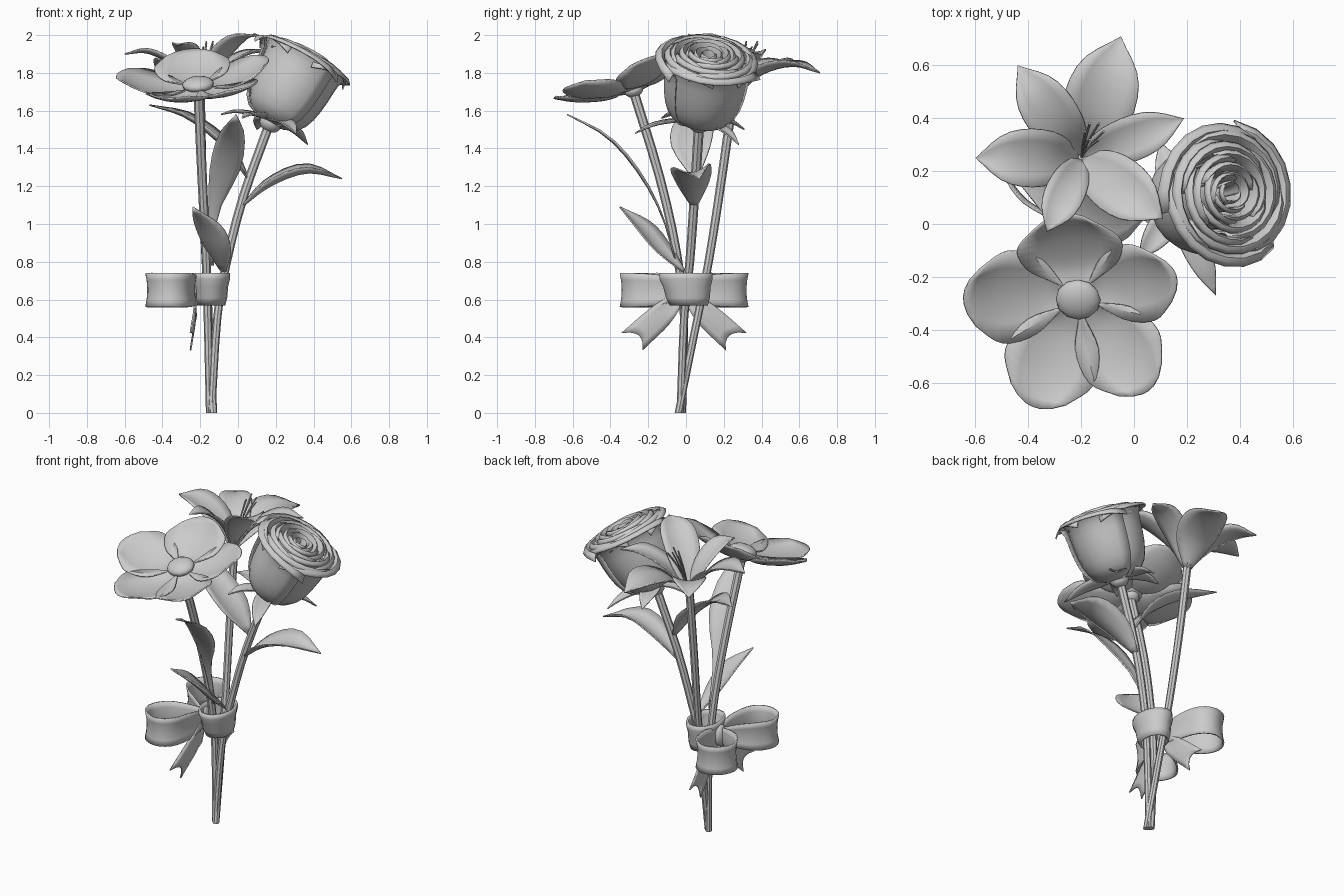
import bpy, bmesh, math
from mathutils import Vector as V, Quaternion

if "Cube" in bpy.data.objects:
    bpy.data.objects.remove(bpy.data.objects["Cube"])

Z = V((0, 0, 1))

def sample(p, t):
    """Catmull-Rom through control values (vectors or floats), t in 0..1."""
    n = len(p) - 1
    i = min(int(t * n), n - 1)
    f = t * n - i
    a, b = p[i], p[i + 1]
    pa = p[i - 1] if i > 0 else a * 2 - b
    pb = p[i + 2] if i + 2 <= n else b * 2 - a
    return (a * 3 - b * 3 - pa + pb) * (f**3 / 2) + (pa * 2 - a * 5 + b * 4 - pb) * (f**2 / 2) + (b - pa) * (f / 2) + a

def grid_object(name, rows, closed=False, caps=False, thick=0.0):
    bm = bmesh.new()
    vs = [[bm.verts.new(p) for p in r] for r in rows]
    m = len(rows[0])
    for a, b in zip(vs, vs[1:]):
        for j in range(m if closed else m - 1):
            k = (j + 1) % m
            bm.faces.new((a[j], a[k], b[k], b[j]))
    if caps:
        bm.faces.new(vs[0][::-1])
        bm.faces.new(vs[-1])
    bmesh.ops.remove_doubles(bm, verts=bm.verts, dist=0.0005)
    bmesh.ops.recalc_face_normals(bm, faces=bm.faces)
    me = bpy.data.meshes.new(name)
    bm.to_mesh(me)
    bm.free()
    ob = bpy.data.objects.new(name, me)
    bpy.context.collection.objects.link(ob)
    if thick:
        md = ob.modifiers.new("thickness", 'SOLIDIFY')
        md.thickness, md.offset = thick, 0
    return ob

def blade(name, pts, side, widths, cup=0.0, tip=0.0, n=10, thick=0.007):
    """Leaf, petal or ribbon: strip along pts; cup lifts edges, tip rounds (+) or notches (-) the end."""
    pts = [V(p) for p in pts]
    side = V(side).normalized()
    rows = []
    for i in range(n + 1):
        t = i / n
        c, w = sample(pts, t), max(sample(widths, t), 0)
        tan = (sample(pts, min(t + .02, 1)) - sample(pts, max(t - .02, 0))).normalized()
        nor = tan.cross(side).normalized()
        if nor.z < 0 and abs(side.z) < .9:
            nor = -nor
        rows.append([c + side * w * u + nor * cup * w * u * u - tan * tip * u * u * t**3
                     for u in (-1, -.6, -.25, 0, .25, .6, 1)])
    return grid_object(name, rows, thick=thick)

def tube(name, pts, r0, r1, sides=8, n=12):
    pts = [V(p) for p in pts]
    rows = []
    for i in range(n + 1):
        c, r = sample(pts, i / n), r0 + (r1 - r0) * i / n
        rows.append([c + V((math.cos(a), math.sin(a), 0)) * r
                     for a in (2 * math.pi * j / sides for j in range(sides))])
    return grid_object(name, rows, True, True)

def blob(name, loc, scale, axis=Z, seg=12):
    bpy.ops.mesh.primitive_uv_sphere_add(segments=seg, ring_count=8, radius=1, location=loc)
    ob = bpy.context.object
    ob.name, ob.scale = name, scale
    ob.rotation_euler = Z.rotation_difference(V(axis)).to_euler()
    return ob

# stems
tube("flat_flower_stem", [(-.15, -.02, 0), (-.16, -.01, .5), (-.17, -.05, .85), (-.19, -.14, 1.25), (-.21, -.28, 1.71)], .02, .027)
tube("lily_stem", [(-.13, -.04, 0), (-.15, .04, .4), (-.17, .12, .8), (-.19, .19, 1.25), (-.2, .25, 1.68)], .02, .025)
tube("rose_stem", [(-.14, -.03, 0), (-.11, -.01, .5), (-.06, .02, .8), (.03, .045, 1.15), (.17, .07, 1.54)], .02, .027)

# stem leaves
blade("tall_front_leaf", [(-.14, -.05, .78), (-.13, -.13, 1.05), (-.07, -.26, 1.28), (-.035, -.42, 1.46), (-.01, -.63, 1.58)],
      (1, 0, 0), [.012, .025, .08, .07, 0], .15)
blade("low_front_leaf", [(-.08, -.02, .75), (-.12, -.14, .86), (-.17, -.24, .98), (-.24, -.35, 1.09)],
      (.8, -.5, -.1), [.02, .085, .085, 0], .3)
blade("right_leaf", [(.02, .045, 1.09), (.17, .04, 1.2), (.36, .03, 1.27), (.55, .07, 1.24)],
      (0, 1, .1), [.015, .09, .1, 0], .4)
blade("back_leaf", [(.05, .05, 1.24), (-.08, .03, 1.41), (-.27, .07, 1.56), (-.47, .2, 1.63)],
      (.2, 1, 0), [.015, .11, .09, 0], .3)

# flat five-petal flower
C, axis = V((-.21, -.28, 1.72)), V((-.08, -.32, .94)).normalized()
rot = Z.rotation_difference(axis)
for i, (deg, L, w) in enumerate([(97, .37, .2), (19, .4, .16), (-51, .43, .17), (-113, .44, .18), (176, .43, .185)]):
    a = math.radians(deg)
    d = V((math.cos(a), math.sin(a), 0))
    prof = [(.1, -.0), (.35, -.01), (.7, .03), (1, .095)]
    blade(f"flat_petal_{i}", [C + rot @ (d * L * r + Z * h) for r, h in prof], rot @ Z.cross(d),
          [.03, w * .8, w, w * .62], .2, .05, 12, .008)
blob("flat_flower_centre", C + axis * .02, (.085, .08, .04), axis)
blob("flat_flower_base", C - axis * .015, (.05, .05, .035), axis)

# lily: six pointed petals and stamens
B = V((-.2, .25, 1.66))
for i, (x, y, z, w) in enumerate([(-.05, .71, 1.80, .135), (-.44, .6, 1.83, .1), (-.6, .25, 1.9, .11),
                                  (-.33, -.03, 1.95, .075), (.11, .02, 2.0, .11), (.19, .4, 1.9, .085)]):
    T = V((x, y, z))
    h = V((x - B.x, y - B.y, 0))
    pts = [B, B.lerp(T, .3) + Z * .085, B.lerp(T, .68) + Z * .08, T]
    blade(f"lily_petal_{i}", pts, Z.cross(h), [.02, w * .9, w * .9, 0], .25, 0, 12)
for i in range(6):
    a = i * math.pi / 3
    d = V((math.cos(a), math.sin(a), 0)) * .035
    tube(f"stamen_{i}", [B, B + V((.02, .05, .17)) + d * .4, B + V((.05, .1, .28 + .015 * (i % 3))) + d], .004, .005, 5, 5)

# rose: overlapping curled petal layers around a tilted axis
R, raxis = V((.17, .07, 1.53)), V((.47, .12, .87)).normalized()
rq = Z.rotation_difference(raxis)
cup = [V(p) for p in [(.03, 0, 0), (.14, .04, 0), (.19, .13, 0), (.21, .25, 0), (.218, .35, 0), (.245, .405, 0), (.272, .385, 0)]]
for k, (s, hs) in enumerate([(1, 1), (.87, 1.02), (.72, 1.04), (.57, 1.06), (.42, 1.06), (.28, 1.04), (.15, 1.02)]):
    for j in range(3):
        rows = []
        for i in range(13):
            p = sample(cup, i / 12)
            row = []
            for c in range(10):
                u = c / 4.5 - 1
                ang = k * .9 + j * 2.094 + u * 1.35
                r = p.x * s * (1 + .07 * u)
                hgt = p.y * hs - .045 * (i / 12)**3 * u**4 + .015 * (1 - s) * (i / 12)
                row.append(R + rq @ V((r * math.cos(ang), r * math.sin(ang), hgt)))
            rows.append(row)
        grid_object(f"rose_petal_{k}_{j}", rows, thick=.008)
blob("rose_calyx", R + raxis * .005, (.06, .06, .05), raxis)
S = V((.17, .07, 1.55))
for i, t in enumerate([(.31, -.27, 1.48), (.37, .28, 1.42), (-.09, .12, 1.58), (.02, -.13, 1.56), (.1, .31, 1.5)]):
    T = V(t)
    h = V((T.x - S.x, T.y - S.y, 0))
    blade(f"sepal_{i}", [S, S.lerp(T, .35) + Z * .015, S.lerp(T, .7) + Z * .02, T], Z.cross(h), [.03, .055, .04, 0], .3)

# ribbon band around the stems
rows = []
for z, rx, ry, cy in [(.57, .07, .095, .015), (.61, .08, .11, .01), (.67, .085, .12, .005), (.71, .095, .135, .0), (.74, .095, .135, .0)]:
    rows.append([V((-.143 + rx * math.cos(a), cy + ry * math.sin(a), z)) for a in (math.pi * j / 8 for j in range(16))])
grid_object("ribbon_band", rows, True, thick=.012)
blob("bow_knot", (-.24, -.01, .65), (.035, .05, .07))

# bow loops and notched tails, mirrored across the knot
for name, m in (("front", -1), ("back", 1)):
    loop = [(-.235, .01), (-.235, .13), (-.27, .27), (-.35, .325), (-.44, .29), (-.475, .2), (-.42, .11), (-.33, .05), (-.245, .0)]
    blade(f"bow_loop_{name}", [(x, y * m - .01, .65) for x, y in loop], Z,
          [.05, .08, .09, .09, .09, .09, .09, .075, .05], .12 * m, 0, 26, .01)
    blade(f"bow_tail_{name}", [(-.235, m * .02 - .01, .62), (-.225, m * .12 - .01, .52), (-.24, m * .24 - .01, .41)],
          (0, .75, m * .62), [.03, .065, .072], .1, -.05, 8, .008)

# smooth shading with sharp edges kept
bpy.ops.object.select_all(action='SELECT')
bpy.context.view_layer.objects.active = bpy.data.objects["rose_stem"]
bpy.ops.object.shade_smooth_by_angle(angle=math.radians(40))
